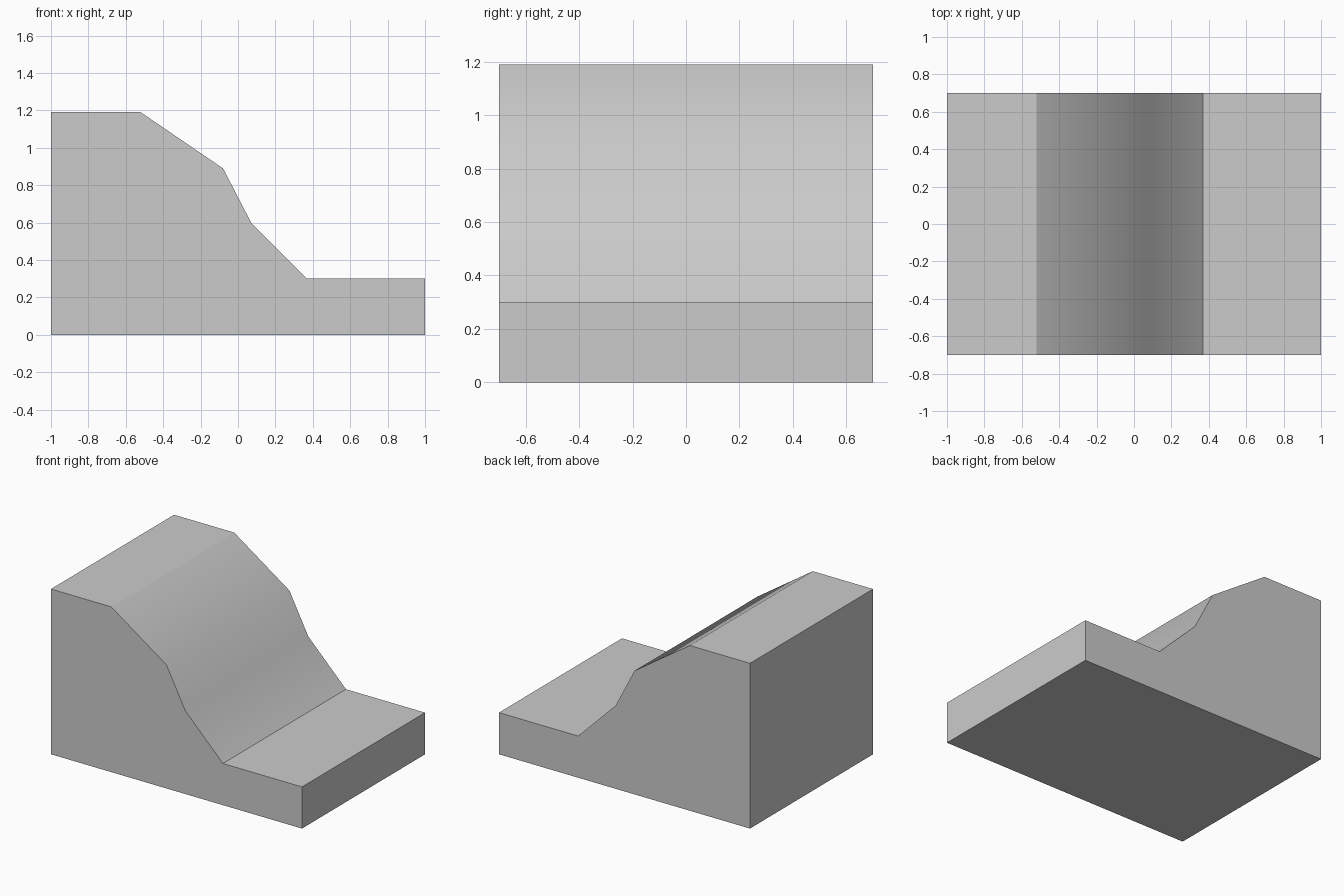
import bpy
import bmesh
from math import radians
from mathutils import Vector

default_cube = bpy.data.objects.get("Cube")
if default_cube:
    bpy.data.objects.remove(default_cube, do_unlink=True)

# Single grey material
grey = bpy.data.materials.new("light_grey")
grey.use_nodes = True
colour = (0.6, 0.6, 0.6, 1)
grey.diffuse_color = colour
grey.node_tree.nodes["Principled BSDF"].inputs["Base Color"].default_value = colour

# Side profile (x, z): high ledge, curved slope, low ledge
HALF_DEPTH = 0.70
profile = [(-1, 0), (1, 0), (1, 0.30), (0.37, 0.30), (0.07, 0.60),
           (-0.08, 0.89), (-0.52, 1.19), (-1, 1.19)]

# Extrude the profile from front to back
bm = bmesh.new()
front = bm.faces.new([bm.verts.new((x, -HALF_DEPTH, z)) for x, z in profile])
extruded = bmesh.ops.extrude_face_region(bm, geom=[front], use_keep_orig=True)
back_verts = [g for g in extruded["geom"] if isinstance(g, bmesh.types.BMVert)]
bmesh.ops.translate(bm, verts=back_verts, vec=Vector((0, 2 * HALF_DEPTH, 0)))
bmesh.ops.recalc_face_normals(bm, faces=bm.faces)
mesh = bpy.data.meshes.new("slope_block")
bm.to_mesh(mesh)
bm.free()
mesh.materials.append(grey)

block = bpy.data.objects.new("slope_block", mesh)
bpy.context.collection.objects.link(block)

# Smooth along the slope, crisp at the ledges and sides
bpy.ops.object.select_all(action="DESELECT")
block.select_set(True)
bpy.context.view_layer.objects.active = block
bpy.ops.object.shade_smooth_by_angle(angle=radians(32))
